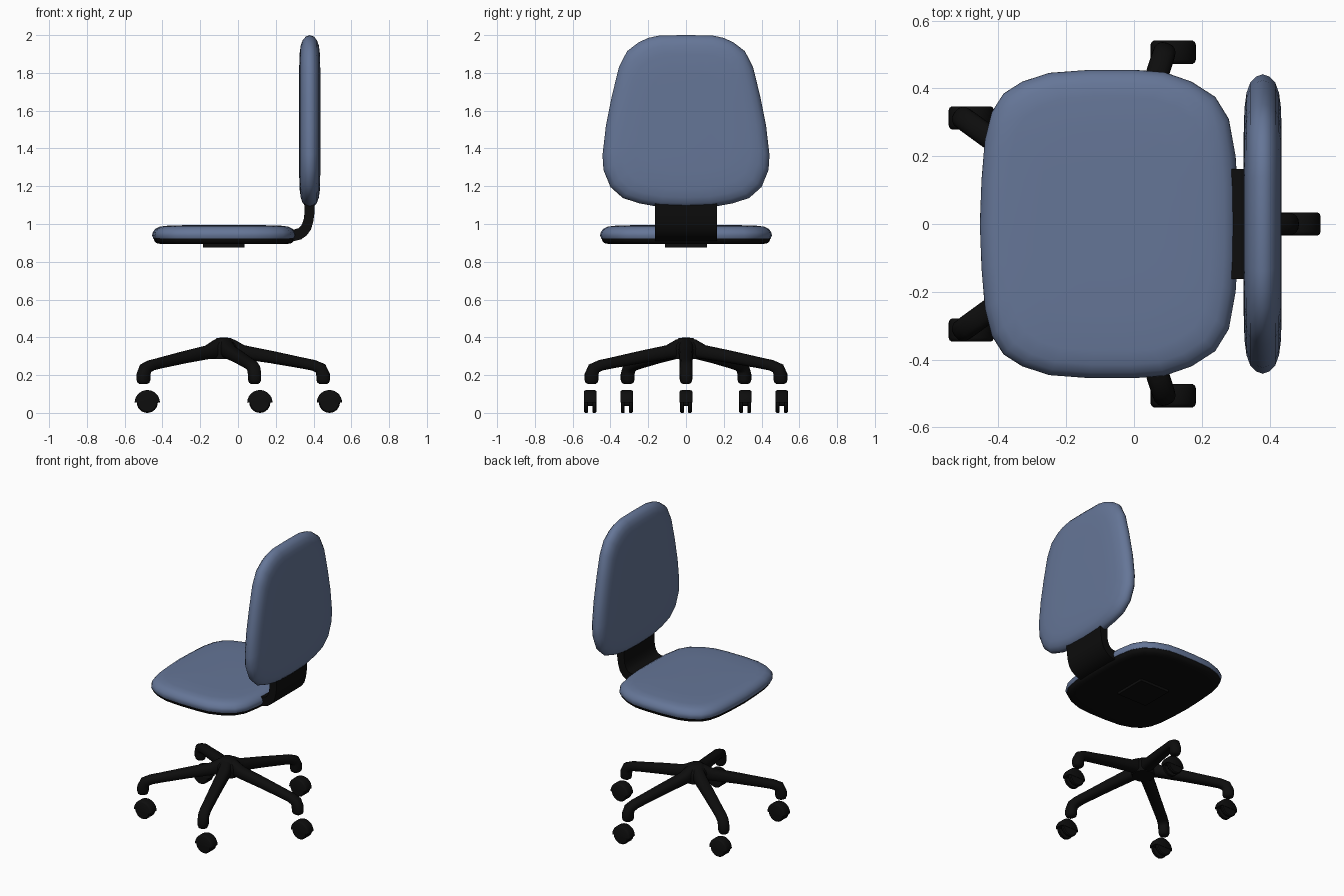
import bpy, bmesh, math
from mathutils import Vector

if "Cube" in bpy.data.objects:
    bpy.data.objects.remove(bpy.data.objects["Cube"])


def material(name, rgb):
    m = bpy.data.materials.new(name)
    m.diffuse_color = (*rgb, 1)
    m.use_nodes = True
    m.node_tree.nodes["Principled BSDF"].inputs["Base Color"].default_value = m.diffuse_color
    return m


BLUE = material("blue fabric", (0.13, 0.18, 0.31))
BLACK = material("black plastic", (0.004, 0.004, 0.004))


def loft(name, rings, mat, angle=50):
    """Skin a list of equal-sized rings and cap both ends."""
    bm = bmesh.new()
    loops = [[bm.verts.new(p) for p in r] for r in rings]
    n = len(loops[0])
    for a, b in zip(loops, loops[1:]):
        for i in range(n):
            j = (i + 1) % n
            bm.faces.new((a[i], a[j], b[j], b[i]))
    bm.faces.new(loops[0])
    bm.faces.new(loops[-1])
    bmesh.ops.recalc_face_normals(bm, faces=bm.faces)
    me = bpy.data.meshes.new(name)
    bm.to_mesh(me)
    bm.free()
    me.materials.append(mat)
    ob = bpy.data.objects.new(name, me)
    bpy.context.collection.objects.link(ob)
    bpy.ops.object.select_all(action='DESELECT')
    ob.select_set(True)
    bpy.context.view_layer.objects.active = ob
    bpy.ops.object.shade_smooth_by_angle(angle=math.radians(angle))
    return ob


def cushion_rings(half, profile, to3d):
    """half: outline (u, v>=0) from v=0 to v=0; profile: (inset, height)."""
    outline = half + [(u, -v) for u, v in half[-2:0:-1]]
    us = [u for u, v in outline]
    cu, hu = (max(us) + min(us)) / 2, (max(us) - min(us)) / 2
    hv = max(v for u, v in outline)
    return [[to3d(cu + (u - cu) * (1 - d / hu), v * (1 - d / hv), h)
             for u, v in outline] for d, h in profile]


# Seat cushion and the tray under it
seat_half = [(-.455, 0), (-.45, .13), (-.44, .25), (-.42, .33), (-.385, .385),
             (-.33, .42), (-.25, .446), (-.13, .455), (0, .455), (.09, .448),
             (.17, .42), (.24, .375), (.28, .31), (.3, .2), (.306, .1), (.307, 0)]
flat = lambda u, v, h: (u, v, h)
loft("seat", cushion_rings(seat_half, [
    (.006, .924), (0, .94), (.004, .957), (.017, .974), (.04, .986),
    (.08, .991), (.18, .994), (.3, .995)], flat), BLUE)
loft("seat_tray", cushion_rings(seat_half, [
    (.008, .925), (.012, .91), (.022, .899), (.05, .893), (.2, .893)], flat), BLACK)

# Mounting plate below the tray
loft("mounting_plate", [[(x, y, z) for x, y in
     ((-.185, -.11), (.035, -.11), (.035, .11), (-.185, .11))]
     for z in (.876, .9)], BLACK, 30)

# Backrest cushion, standing upright
back_half = [(2.0, 0), (1.998, .14), (1.985, .2), (1.962, .25), (1.915, .312),
             (1.83, .355), (1.68, .392), (1.52, .424), (1.365, .442),
             (1.286, .437), (1.196, .4), (1.138, .335), (1.11, .25),
             (1.09, .14), (1.085, 0)]
loft("backrest", cushion_rings(back_half, [
    (.2, .323), (.1, .326), (.055, .332), (.025, .343), (.007, .36), (0, .38),
    (.007, .4), (.025, .417), (.055, .428), (.1, .434), (.2, .436)],
    lambda u, v, h: (h, v, u)), BLUE)

# Curved bracket joining seat and backrest
side = [(.25, .91), (.3, .91), (.335, .919), (.364, .94), (.386, .97), (.398, 1.01),
        (.405, 1.06), (.407, 1.13), (.352, 1.13), (.352, 1.06), (.348, 1.025),
        (.338, .997), (.322, .978), (.3, .972), (.25, .97)]
loft("back_bracket", [[(x, y, z) for x, z in side] for y in (-.163, .163)], BLACK, 40)

# Star base: five swept legs around a domed hub
BASE_X = -.075
leg_path = [  # radius, height, half width, half thickness, downward tilt
    (0, .345, .036, .05, 0), (.045, .34, .038, .05, 10), (.1, .322, .04, .037, 13),
    (.25, .296, .037, .033, 10), (.42, .263, .034, .029, 10),
    (.475, .252, .034, .029, 18), (.512, .236, .034, .033, 50),
    (.525, .207, .034, .036, 90), (.526, .175, .033, .036, 90),
    (.526, .16, .028, .031, 90), (.526, .153, .018, .02, 90)]
N = 16
for k in range(5):
    t = math.radians(72 * k)
    out, across = Vector((math.cos(t), math.sin(t), 0)), Vector((-math.sin(t), math.cos(t), 0))
    rings = []
    for r, z, w, h, tilt in leg_path:
        b = math.radians(tilt)
        up = out * math.sin(b) + Vector((0, 0, math.cos(b)))
        c = Vector((BASE_X, 0, z)) + out * r
        ring = []
        for i in range(N):
            a = math.tau * i / N
            s, q = math.cos(a), math.sin(a)
            ring.append(c + across * w * math.copysign(abs(s) ** .8, s)
                        + up * h * math.copysign(abs(q) ** .8, q))
        rings.append(ring)
    loft(f"base_leg_{k + 1}", rings, BLACK)


def circle(r, place, n=24):
    return [place(r * math.cos(math.tau * i / n), r * math.sin(math.tau * i / n))
            for i in range(n)]


loft("base_hub", [circle(r, lambda x, y: (BASE_X + x, y, z)) for r, z in
     ((.07, .285), (.078, .34), (.072, .36), (.05, .386), (.038, .396), (.02, .398))], BLACK)

# Casters: twin wheels, axle and a half-round hood, all facing along x
for k in range(5):
    t = math.radians(72 * k)
    cx, cy, cz = -.049 + .533 * math.cos(t), .533 * math.sin(t), .056

    def disc(name, sections):
        loft(name, [circle(r, lambda x, z: (cx + x, cy + y, cz + z))
                    for r, y in sections], BLACK, 40)

    for label, s in (("left", 1), ("right", -1)):
        disc(f"caster_{k + 1}_{label}_wheel",
             [(.053, .011 * s), (.056, .014 * s), (.056, .027 * s), (.05, .032 * s)])
    disc(f"caster_{k + 1}_axle", [(.02, -.02), (.02, .02)])
    hood = [(math.cos(math.pi * i / 14), math.sin(math.pi * i / 14)) for i in range(15)]
    loft(f"caster_{k + 1}_hood",
         [[(cx + r * u, cy + y, cz - .002 + r * v) for u, v in hood]
          for r, y in ((.058, -.034), (.064, -.03), (.067, -.022),
                       (.067, .022), (.064, .03), (.058, .034))], BLACK, 40)
